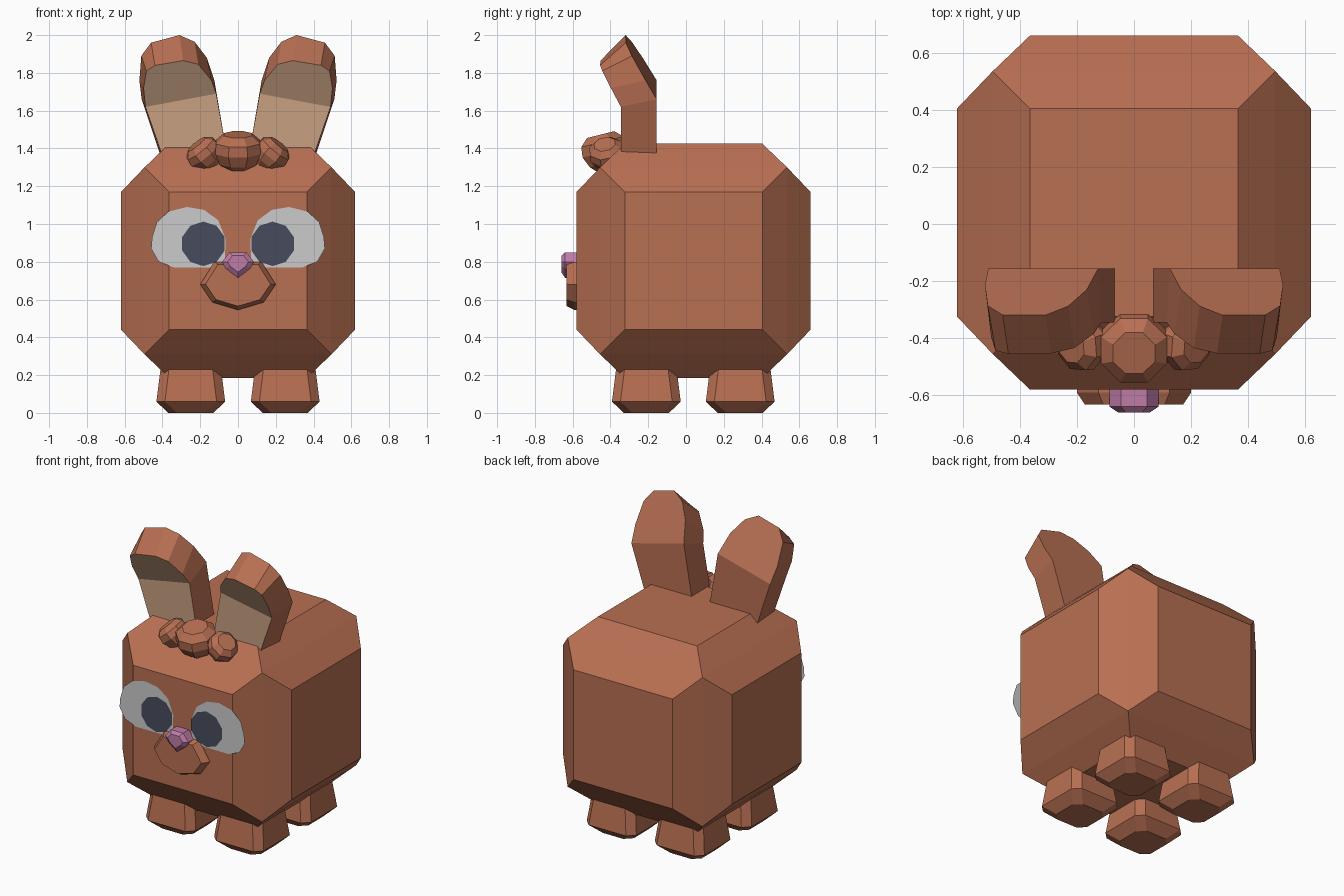
import bpy, bmesh, math
from mathutils import Vector

if "Cube" in bpy.data.objects:
    bpy.data.objects.remove(bpy.data.objects["Cube"])


def material(name, r, g, b):
    m = bpy.data.materials.new(name)
    m.diffuse_color = (r, g, b, 1)
    m.use_nodes = True
    m.node_tree.nodes["Principled BSDF"].inputs["Base Color"].default_value = m.diffuse_color
    return m


BROWN = material("brown", 0.48, 0.16, 0.085)
BEIGE = material("beige", 0.57, 0.35, 0.22)
WHITE = material("white", 0.68, 0.68, 0.69)
DARK = material("dark", 0.064, 0.073, 0.11)
PINK = material("pink", 0.52, 0.20, 0.39)


def finish(name, bm, *mats):
    bmesh.ops.recalc_face_normals(bm, faces=bm.faces)
    mesh = bpy.data.meshes.new(name)
    bm.to_mesh(mesh)
    bm.free()
    for m in mats:
        mesh.materials.append(m)
    ob = bpy.data.objects.new(name, mesh)
    bpy.context.collection.objects.link(ob)
    return ob


def loft(name, rings, *mats, caps=None):
    """Join equal-length rings with quads and cap both ends.
    A second material goes on the first ring's cap."""
    bm = bmesh.new()
    vs = [[bm.verts.new(p) for p in ring] for ring in rings]
    n = len(vs[0])
    for a, b in zip(vs, vs[1:]):
        for i in range(n):
            j = (i + 1) % n
            bm.faces.new((a[i], a[j], b[j], b[i]))
    for ring in (vs[0], vs[-1]):
        for cap in caps or [range(n)]:
            f = bm.faces.new([ring[i] for i in cap])
            f.material_index = len(mats) - 1 if ring is vs[0] else 0
    return finish(name, bm, *mats)


# Body: cube whose six faces are inset and pushed outward
bm = bmesh.new()
bmesh.ops.create_cube(bm, size=0.99)
bmesh.ops.inset_individual(bm, faces=bm.faces[:], thickness=0.185, depth=0.125)
bmesh.ops.translate(bm, verts=bm.verts, vec=(0, 0.04, 0.805))
finish("body", bm, BROWN)


# Feet: square blocks with cut corners, tapered up and bevelled at the sole
def cut_square(cx, cy, z, h, c=0.045):
    k = h - c
    pts = [(h, -k), (h, k), (k, h), (-k, h), (-h, k), (-h, -k), (-k, -h), (k, -h)]
    return [(cx + x, cy + y, z) for x, y in pts]


for sx in (-1, 1):
    for cy, label in ((-0.21, "front"), (0.287, "back")):
        loft(f"{label}_foot", [cut_square(sx * 0.25, cy, z, h)
             for z, h in ((0, 0.12), (0.06, 0.182), (0.25, 0.158))], BROWN)

# Ears: front and back outlines (x, z), folded forward above a slanted line
EAR_FRONT = [(0.40, 1.36), (0.49, 1.62), (0.50, 1.72), (0.485, 1.81), (0.44, 1.84),
             (0.29, 1.865), (0.21, 1.845), (0.14, 1.76), (0.115, 1.69), (0.06, 1.38)]
EAR_BACK = [(0.41, 1.36), (0.51, 1.66), (0.522, 1.76), (0.512, 1.89), (0.46, 1.96),
            (0.31, 2.0), (0.23, 1.965), (0.165, 1.88), (0.125, 1.76), (0.06, 1.38)]


def ear_ring(s, outline, y, slope):
    (ox, oz), (ix, iz) = outline[1], outline[8]
    ring = []
    for x, z in outline:
        fold = oz + (ox - x) * (iz - oz) / (ox - ix)
        ring.append((s * x, y - slope * max(0, z - fold), z))
    return ring


for s in (-1, 1):
    loft("ear", [ear_ring(s, EAR_FRONT, -0.345, 0.52), ear_ring(s, EAR_BACK, -0.155, 0.57)],
         BROWN, BEIGE, caps=[(0, 1, 8, 9), range(1, 9)])


# Hair tufts: faceted gem shapes along a tilted axis
def tuft(name, base, axis, size):
    rot = Vector((0, 0, 1)).rotation_difference(Vector(axis).normalized())
    rings = []
    for h, r in ((0, 0.04), (0.06, 0.105), (0.12, 0.132), (0.175, 0.125), (0.215, 0.08)):
        rings.append([Vector(base) + rot @ (size * Vector(
            (r * math.cos(a), r * math.sin(a), h)))
            for a in (math.tau * (i + 0.5) / 8 for i in range(8))])
    loft(name, rings, BROWN)


tuft("middle_tuft", (0, -0.40, 1.265), (0, -0.25, 1), 1.0)
for s in (-1, 1):
    tuft("side_tuft", (s * 0.12, -0.40, 1.30), (s * 0.65, -0.2, 0.8), 0.75)


# Eyes: flat plates standing just off the face
def plate(name, pts, y, mat):
    bm = bmesh.new()
    bm.faces.new([bm.verts.new((x, y, z)) for x, z in pts])
    ob = finish(name, bm, mat)
    if ob.data.polygons[0].normal.y > 0:
        ob.data.flip_normals()


EYE = [(0.07, 0.80), (0.065, 0.92), (0.105, 1.02), (0.18, 1.075), (0.27, 1.09), (0.37, 1.065),
       (0.43, 1.01), (0.455, 0.93), (0.46, 0.87), (0.42, 0.80), (0.34, 0.77), (0.11, 0.77)]
for s in (-1, 1):
    plate("eye", [(s * x, z) for x, z in EYE], -0.586, WHITE)
    plate("pupil", [(s * 0.183 + 0.118 * math.cos(a), 0.895 + 0.118 * math.sin(a))
                    for a in (math.tau * (i + 0.5) / 10 for i in range(10))], -0.592, DARK)


# Muzzle and nose: outlines pushed forward with a tapered front edge
def front_block(name, pts, cz, steps, mat):
    loft(name, [[(x * k, y, cz + (z - cz) * k) for x, z in pts] for y, k in steps], mat)


front_block("muzzle", [(-0.20, 0.68), (-0.125, 0.80), (0.125, 0.80), (0.20, 0.68),
                       (0.135, 0.585), (0, 0.545), (-0.135, 0.585)],
            0.69, ((-0.57, 1), (-0.59, 1), (-0.632, 0.86)), BROWN)
front_block("nose", [(-0.085, 0.80), (-0.045, 0.85), (0.045, 0.85), (0.085, 0.80),
                     (0.065, 0.765), (0, 0.715), (-0.065, 0.765)],
            0.80, ((-0.57, 1), (-0.64, 1), (-0.66, 0.65)), PINK)
